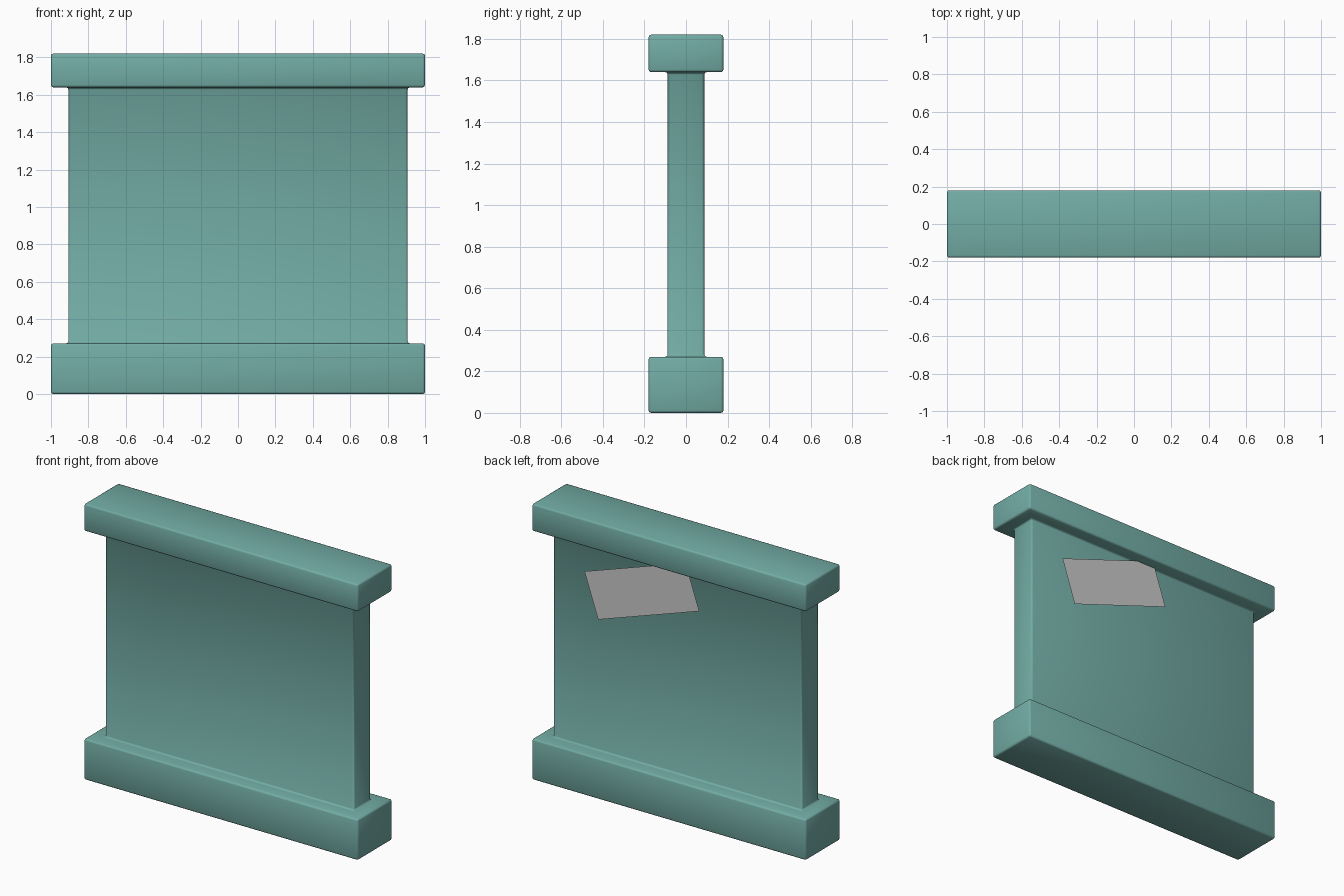
import bpy, bmesh, math

if "Cube" in bpy.data.objects:
    bpy.data.objects.remove(bpy.data.objects["Cube"])


def material(name, color):
    m = bpy.data.materials.new(name)
    m.diffuse_color = (*color, 1)
    m.use_nodes = True
    m.node_tree.nodes["Principled BSDF"].inputs["Base Color"].default_value = m.diffuse_color
    return m


def finish(bm, name, mat):
    mesh = bpy.data.meshes.new(name)
    bm.to_mesh(mesh)
    bm.free()
    mesh.materials.append(mat)
    ob = bpy.data.objects.new(name, mesh)
    bpy.context.collection.objects.link(ob)
    return ob


teal = material("teal", (0.171, 0.413, 0.376))
grey = material("light grey", (0.59, 0.59, 0.59))

# Wall with base and cap: stacked rectangular rings (half x, half y, z)
rings = [(1, .18, 0), (1, .18, .27), (.907, .088, .27),
         (.907, .088, 1.64), (1, .18, 1.64), (1, .18, 1.82)]
bm = bmesh.new()
loops = [[bm.verts.new((sx * hx, sy * hy, z))
          for sx, sy in ((-1, -1), (1, -1), (1, 1), (-1, 1))]
         for hx, hy, z in rings]
for a, b in zip(loops, loops[1:]):
    for i in range(4):
        j = (i + 1) % 4
        bm.faces.new((a[i], a[j], b[j], b[i]))
bm.faces.new(loops[0][::-1])
bm.faces.new(loops[-1])
bmesh.ops.recalc_face_normals(bm, faces=bm.faces)
for f in bm.faces:
    f.smooth = True
wall = finish(bm, "wall", teal)

# Softened outer edges and small fillets at the inner corners
bev = wall.modifiers.new("soft_edges", "BEVEL")
bev.width = 0.012
bev.segments = 2
bev.limit_method = 'ANGLE'
bev.angle_limit = math.radians(30)

# Tilted sheet on the back, one corner tucked behind the cap
bm = bmesh.new()
w, h = 0.39, 0.154
bm.faces.new([bm.verts.new(p) for p in
              ((w, 0, -h), (-w, 0, -h), (-w, 0, h), (w, 0, h))])
bm.normal_update()
sheet = finish(bm, "back_sheet", grey)
sheet.location = (0.25, 0.103, 1.414)
sheet.rotation_euler = (0, math.radians(18.9), 0)
